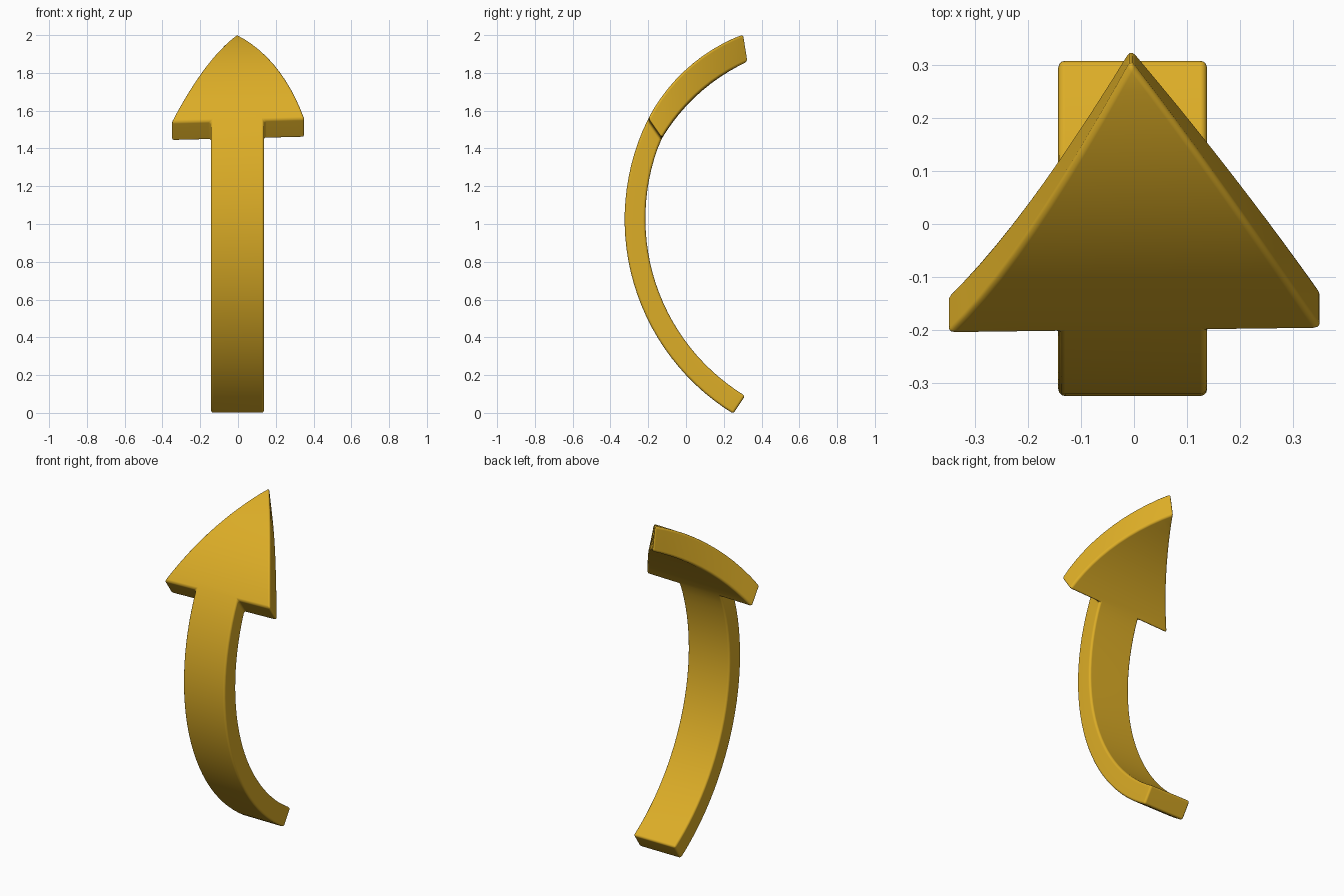
import bpy, bmesh, math
from mathutils import Vector

if "Cube" in bpy.data.objects:
    bpy.data.objects.remove(bpy.data.objects["Cube"])


def arc(p, q, r, n):
    """n+1 points (y, z) on the circle arc through p, q, r."""
    (ax, ay), (bx, by), (cx, cy) = p, q, r
    d = 2 * (ax * (by - cy) + bx * (cy - ay) + cx * (ay - by))
    a2, b2, c2 = ax * ax + ay * ay, bx * bx + by * by, cx * cx + cy * cy
    ux = (a2 * (by - cy) + b2 * (cy - ay) + c2 * (ay - by)) / d
    uy = (a2 * (cx - bx) + b2 * (ax - cx) + c2 * (bx - ax)) / d
    rad = math.hypot(ax - ux, ay - uy)
    # angles measured from the -y direction, so no wrap-around
    s = math.atan2(ay - uy, ux - ax)
    e = math.atan2(cy - uy, ux - cx)
    return [(ux - rad * math.cos(s + (e - s) * i / n),
             uy + rad * math.sin(s + (e - s) * i / n)) for i in range(n + 1)]


NS, NH = 28, 11
L, R = -0.143, 0.138           # stem sides
TIP_X, BARB = -0.006, 0.354    # head tip and half width

# side profiles: front (outer) and back (inner) curves of stem and head
stem = (arc((0.25, -0.004), (-0.325, 1.02), (-0.204, 1.55), NS),
        arc((0.313, 0.09), (-0.215, 1.02), (-0.132, 1.447), NS))
head = (arc((-0.204, 1.55), (0.012, 1.826), (0.308, 2.006), NH),
        arc((-0.132, 1.447), (0.065, 1.69), (0.331, 1.862), NH))

bm = bmesh.new()


def vert(x, p, tilt=0.0):
    return bm.verts.new((x, p[0] + 0.012 * x * tilt, p[1] + 0.025 * x * tilt))


skins = []
for side in (0, 1):
    left, right = [], []
    # stem strip, head is tilted a touch to the right
    for i, p in enumerate(stem[side]):
        t = 1.0 if i == NS else 0.0
        left.append(vert(L, p, t))
        right.append(vert(R, p, t))
    cells = [[left[i], right[i], right[i + 1], left[i + 1]] for i in range(NS)]
    # head strip: left edge nearly straight, right edge bulging
    hl, hr = [], []
    for i, p in enumerate(head[side][:-1]):
        t = i / NH
        bulge = 4 * t * (1 - t)
        hl.append(vert(-BARB + (BARB + TIP_X) * t - 0.004 * bulge, p, 1))
        hr.append(vert(BARB - (BARB - TIP_X) * t + 0.034 * bulge, p, 1))
    tip = vert(TIP_X, head[side][-1], 1)
    cells.append([hl[0], left[-1], right[-1], hr[0], hr[1], hl[1]])
    cells += [[hl[i], hr[i], hr[i + 1], hl[i + 1]] for i in range(1, NH - 1)]
    cells.append([hl[-1], hr[-1], tip])
    for c in cells:
        bm.faces.new(c)
    # outline loop of this skin
    skins.append(right + hr + [tip] + hl[::-1] + left[::-1])

# rim wall joining the two skins
front, back = skins
n = len(front)
for i in range(n):
    j = (i + 1) % n
    bm.faces.new((front[i], front[j], back[j], back[i]))
bmesh.ops.recalc_face_normals(bm, faces=bm.faces)

# softened edges
sharp = [e for e in bm.edges if e.calc_face_angle(0) > 0.6]
bmesh.ops.bevel(bm, geom=sharp, offset=0.013, offset_type='OFFSET', segments=3,
                profile=0.5, affect='EDGES', clamp_overlap=True)
for f in bm.faces:
    f.smooth = True

me = bpy.data.meshes.new("curved_arrow")
bm.to_mesh(me)
bm.free()
ob = bpy.data.objects.new("curved_arrow", me)
bpy.context.collection.objects.link(ob)
w = ob.modifiers.new("even_shading", 'WEIGHTED_NORMAL')
w.keep_sharp = True

# golden yellow body
mat = bpy.data.materials.new("golden_yellow")
mat.diffuse_color = (0.72, 0.42, 0.02, 1)
mat.use_nodes = True
mat.node_tree.nodes["Principled BSDF"].inputs["Base Color"].default_value = mat.diffuse_color
me.materials.append(mat)
